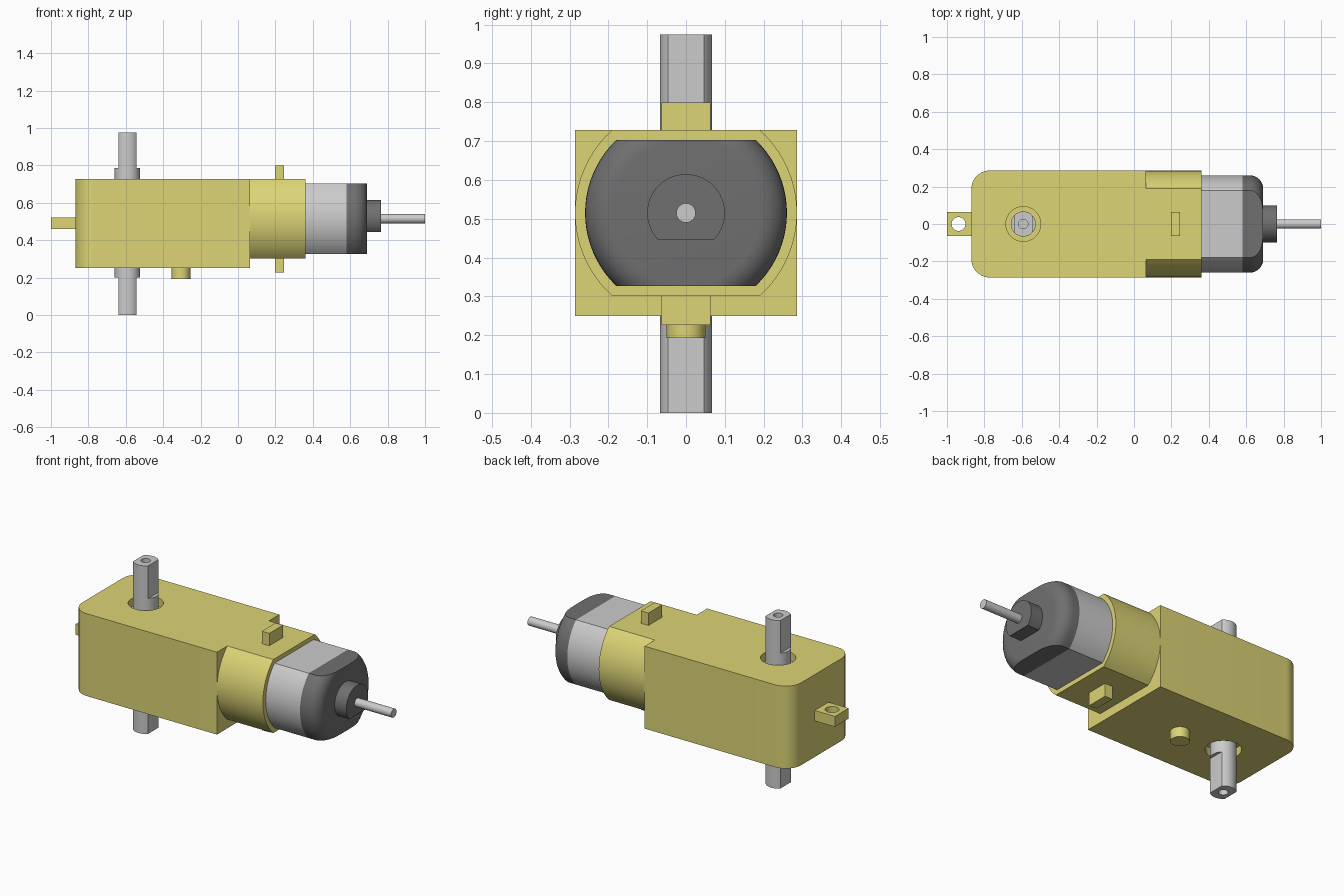
import bpy, bmesh, math

if "Cube" in bpy.data.objects:
    bpy.data.objects.remove(bpy.data.objects["Cube"])

def material(name, rgb):
    m = bpy.data.materials.new(name)
    m.diffuse_color = (*rgb, 1)
    m.use_nodes = True
    m.node_tree.nodes["Principled BSDF"].inputs["Base Color"].default_value = m.diffuse_color
    return m

YELLOW = material("yellow_plastic", (0.72, 0.66, 0.18))
DARK = material("dark_plastic", (0.16, 0.16, 0.16))
ZC = 0.515           # height of the motor axis
AX = -0.592          # x of the output shaft

def smooth(ob):
    for p in ob.data.polygons:
        p.use_smooth = True
    ob.data.set_sharp_from_angle(angle=math.radians(30))

def along_x(u, v, t):
    return (t, u, v + ZC)

def along_z(cx):
    return lambda u, v, t: (cx + v, u, t)

def outline(r, lo=-9, hi=9, n=20):
    """Circle of radius r with flats at v = lo and v = hi."""
    a = math.asin(max(-1, lo / r))
    b = math.asin(min(1, hi / r))
    arc = [(r * math.cos(a + (b - a) * i / n), r * math.sin(a + (b - a) * i / n))
           for i in range(n + 1)]
    return arc + [(-u, v) for u, v in reversed(arc)]

def loft(name, rings, place, mat=None):
    """Skin a stack of (outline, position) rings and cap both ends."""
    bm = bmesh.new()
    loops = [[bm.verts.new(place(u, v, t)) for u, v in pts] for pts, t in rings]
    n = len(loops[0])
    for a, b in zip(loops, loops[1:]):
        for i in range(n):
            j = (i + 1) % n
            bm.faces.new((a[i], a[j], b[j], b[i]))
    bm.faces.new(loops[0])
    bm.faces.new(loops[-1])
    bmesh.ops.remove_doubles(bm, verts=bm.verts, dist=1e-5)
    bmesh.ops.recalc_face_normals(bm, faces=bm.faces)
    me = bpy.data.meshes.new(name)
    bm.to_mesh(me)
    bm.free()
    ob = bpy.data.objects.new(name, me)
    bpy.context.collection.objects.link(ob)
    if mat:
        me.materials.append(mat)
    smooth(ob)
    return ob

def prism(name, pts, a, b, place, mat=None):
    return loft(name, [(pts, a), (pts, b)], place, mat)

def block(name, x0, x1, hy, z0, z1, mat):
    return prism(name, [(-hy, x0), (hy, x0), (hy, x1), (-hy, x1)], z0, z1, along_z(0), mat)

def drill(ob, x, r, z0, z1):
    cutter = prism("cutter", outline(r), z0, z1, along_z(x), YELLOW)
    cutter.hide_render = True
    mod = ob.modifiers.new("hole", 'BOOLEAN')
    mod.operation, mod.solver, mod.object = 'DIFFERENCE', 'EXACT', cutter
    bpy.context.view_layer.objects.active = ob
    bpy.ops.object.modifier_apply(modifier=mod.name)
    bpy.data.objects.remove(cutter)
    smooth(ob)

# Gearbox housing, rounded at the tab end, with a recess round each shaft exit
W, R, X0, X1 = 0.286, 0.1, -0.87, 0.065
corner = [(W - R + R * math.cos(a), X0 + R - R * math.sin(a))
          for a in [math.pi / 2 * i / 10 for i in range(11)]]
half = [(W, X1)] + corner
housing = prism("gearbox_housing", half + [(-u, v) for u, v in reversed(half)],
                0.25, 0.728, along_z(0), YELLOW)
drill(housing, AX, 0.093, 0.68, 0.8)
drill(housing, AX, 0.093, 0.2, 0.298)

# Motor sleeve with clip tabs above and below
prism("motor_sleeve", outline(W, -0.214, 0.213), X1, 0.36, along_x, YELLOW)
block("clip_tab_top", 0.197, 0.245, 0.063, 0.7, 0.80, YELLOW)
block("clip_tab_bottom", 0.197, 0.245, 0.063, 0.226, 0.33, YELLOW)

# Mounting tab and locating peg
tab = block("mounting_tab", -1.0, X0, 0.063, 0.46, 0.52, YELLOW)
drill(tab, -0.938, 0.037, 0.4, 0.6)
prism("locating_peg", outline(0.05), 0.193, 0.25, along_z(-0.305), YELLOW)

# Motor can and rounded end cap
H = 0.188
prism("motor_can", outline(0.26, -H, H), 0.36, 0.58, along_x)
rings = [(outline(0.26, -H, H), 0.58)]
for i in range(9):
    a = math.pi / 2 * i / 8
    rings.append((outline(0.19 + 0.07 * math.cos(a), -H, H), 0.62 + 0.07 * math.sin(a)))
loft("motor_end_cap", rings, along_x, DARK)

# Bearing boss with one flat, and the motor shaft
prism("bearing_boss", outline(0.1, lo=-0.07), 0.69, 0.765, along_x, DARK)
prism("motor_shaft", outline(0.025), 0.765, 1.0, along_x)

# Output shaft: round collar, flattened ends with a blind hole in each
prism("shaft_collar", outline(0.067), 0.2, 0.785, along_z(AX))
flat, hole = outline(0.067, -0.048, 0.048), outline(0.025)
for name, end, inner, depth in (("top", 0.975, 0.785, 0.855), ("bottom", 0.0, 0.2, 0.12)):
    loft("output_shaft_" + name, [(flat, inner), (flat, end), (hole, end), (hole, depth)],
         along_z(AX))
